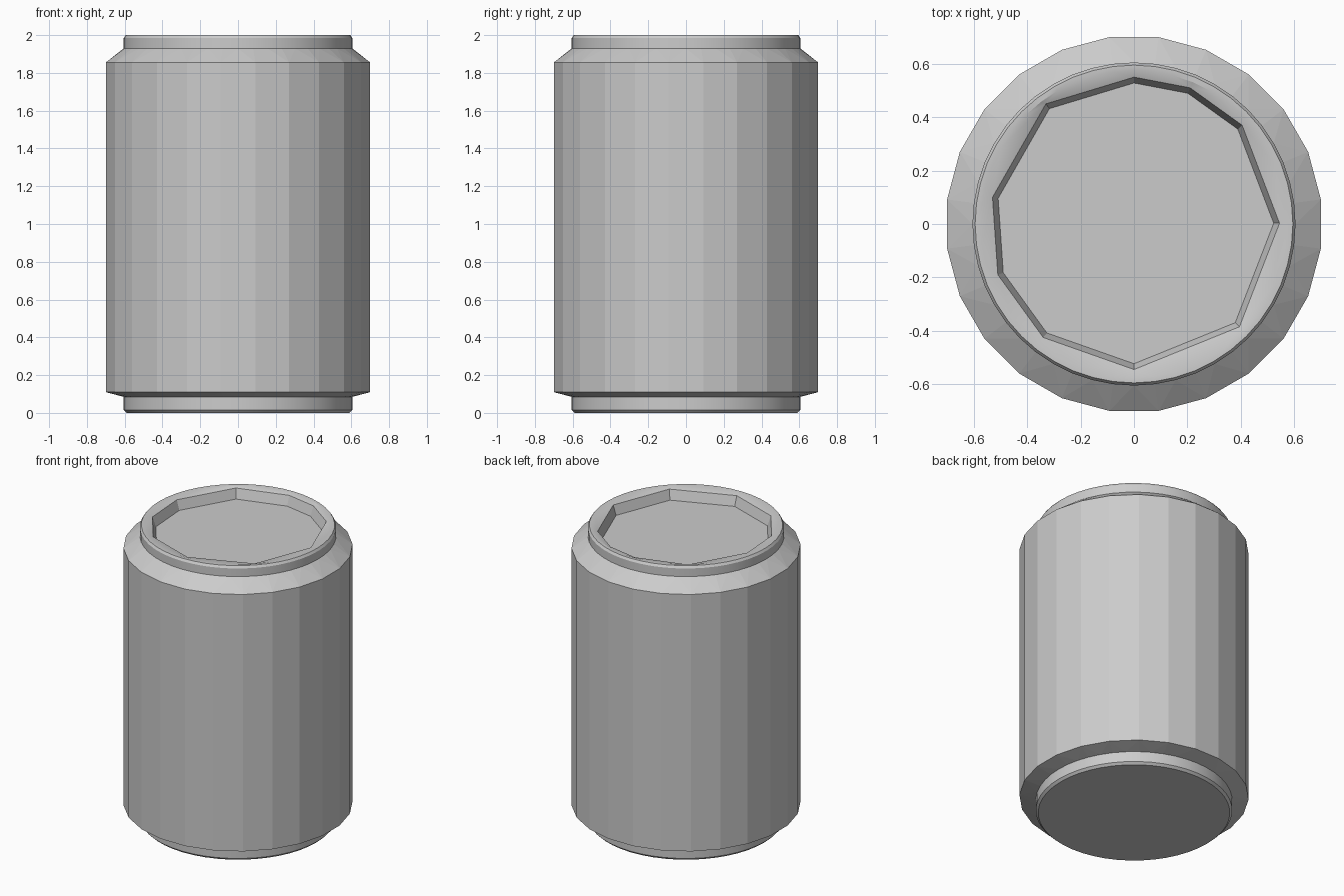
import bpy, bmesh
from math import cos, sin, tau, atan2

if "Cube" in bpy.data.objects:
    bpy.data.objects.remove(bpy.data.objects["Cube"])

BODY_SIDES, RIM_SIDES = 24, 48


def circle(r, z, sides):
    # half-step offset so the body's flats face the axes
    off = 0.5 / BODY_SIDES
    return [(r * cos(tau * (i / sides + off)), r * sin(tau * (i / sides + off)), z)
            for i in range(sides)]


def stitch(bm, a, b):
    """Join two rings (counter-clockwise, any vertex counts) with faces."""
    n, m = len(a), len(b)
    if n == m:
        for i in range(n):
            bm.faces.new((a[i], a[(i + 1) % n], b[(i + 1) % n], b[i]))
        return
    ang = lambda ring, k: (atan2(ring[k % len(ring)].co.y, ring[k % len(ring)].co.x) % tau
                           + tau * (k // len(ring)))
    i = j = 0
    while i < n or j < m:
        if j >= m or (i < n and ang(a, i + 1) + ang(a, i) <= ang(b, j + 1) + ang(b, j)):
            bm.faces.new((a[i % n], a[(i + 1) % n], b[j % m]))
            i += 1
        else:
            bm.faces.new((a[i % n], b[(j + 1) % m], b[j % m]))
            j += 1


def loft(name, rings, cap_start=False, cap_end=False, smooth=None):
    bm = bmesh.new()
    loops = [[bm.verts.new(p) for p in ring] for ring in rings]
    for a, b in zip(loops, loops[1:]):
        stitch(bm, a, b)
    if cap_start:
        bm.faces.new(loops[0][::-1])
    if cap_end:
        bm.faces.new(loops[-1])
    mesh = bpy.data.meshes.new(name)
    bm.to_mesh(mesh)
    bm.free()
    obj = bpy.data.objects.new(name, mesh)
    bpy.context.collection.objects.link(obj)
    if smooth:
        bpy.context.view_layer.objects.active = obj
        obj.select_set(True)
        bpy.ops.object.shade_smooth_by_angle(angle=smooth)
        obj.select_set(False)
    return obj


# Faceted body with sloping shoulders that meet the round rims
loft("can_body", [
    circle(0.605, 0.085, RIM_SIDES),
    circle(0.706, 0.11, BODY_SIDES),
    circle(0.706, 1.855, BODY_SIDES),
    circle(0.605, 1.93, RIM_SIDES),
])

# Round foot with a closed base
loft("bottom_rim", [circle(r, z, RIM_SIDES) for r, z in
                    [(0.59, 0.0), (0.605, 0.015), (0.605, 0.085)]],
     cap_start=True, smooth=0.4)

# Top rim, with an uneven ten-sided opening down to the recessed lid
opening = [(0.545, 0.003), (0.405, 0.37), (0.21, 0.51), (0, 0.55), (-0.33, 0.45),
           (-0.53, 0.10), (-0.51, -0.19), (-0.34, -0.425), (0, -0.545), (0.395, -0.385)]
lid = [(x * 0.96, y * 0.96, 1.925) for x, y in opening]
loft("top_rim", [circle(r, z, RIM_SIDES) for r, z in
                 [(0.605, 1.93), (0.605, 1.985), (0.595, 2.0), (0.575, 2.0)]]
     + [[(x, y, 1.99) for x, y in opening], lid], smooth=0.4)

# Flat lid panel
loft("lid_panel", [lid], cap_end=True)
